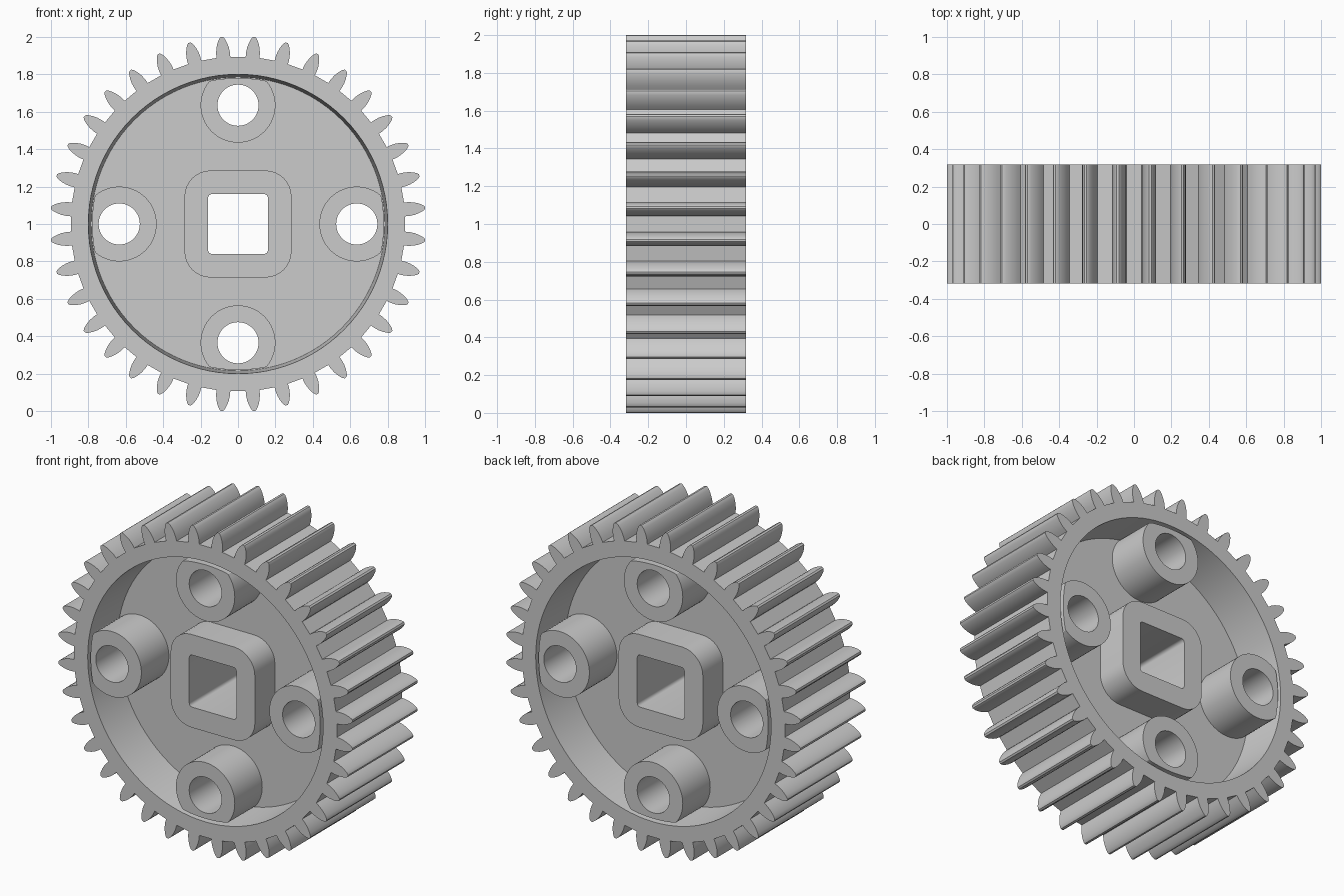
import bpy, bmesh
from math import sin, cos, pi, radians, hypot

if "Cube" in bpy.data.objects:
    bpy.data.objects.remove(bpy.data.objects["Cube"])

CZ = 1.0      # axle height
HALF = 0.317  # half width of the gear


def circle(r, n=64, cx=0, cz=0):
    return [(cx + r * cos(2 * pi * i / n), cz + r * sin(2 * pi * i / n)) for i in range(n)]


def rounded_square(h, r, n=8):
    pts = []
    for q in range(4):
        a0 = q * pi / 2
        sx, sz = (1, -1, -1, 1)[q], (1, 1, -1, -1)[q]
        for i in range(n + 1):
            a = a0 + pi / 2 * i / n
            pts.append((sx * (h - r) + r * cos(a), sz * (h - r) + r * sin(a)))
    return pts


def prism(name, pts, y0, y1, end_scale=1.0):
    """Closed prism along y; the y1 end may be scaled for draft."""
    bm = bmesh.new()
    a = [bm.verts.new((x, y0, z + CZ)) for x, z in pts]
    b = [bm.verts.new((x * end_scale, y1, z * end_scale + CZ)) for x, z in pts]
    bm.faces.new(a)
    bm.faces.new(b)
    n = len(pts)
    for i in range(n):
        j = (i + 1) % n
        bm.faces.new((a[i], a[j], b[j], b[i]))
    bmesh.ops.recalc_face_normals(bm, faces=bm.faces)
    me = bpy.data.meshes.new(name)
    bm.to_mesh(me)
    bm.free()
    ob = bpy.data.objects.new(name, me)
    bpy.context.collection.objects.link(ob)
    return ob


def combine(body, tool, op):
    bpy.context.view_layer.objects.active = body
    m = body.modifiers.new(op, 'BOOLEAN')
    m.operation, m.solver, m.object = op, 'EXACT', tool
    bpy.ops.object.modifier_apply(modifier=m.name)
    bpy.data.objects.remove(tool)


# Toothed outline: (radius, half width) along one tooth flank
flank = [(0.895, 0.037), (0.92, 0.037), (0.945, 0.0335), (0.965, 0.028),
         (0.985, 0.020), (0.998, 0.012), (1.003, 0.006)]
outline = []
for k in range(36):
    mid = radians(5 + 10 * k)
    for r, w in flank:
        outline.append((r * cos(mid - w / r), r * sin(mid - w / r)))
    for r, w in reversed(flank):
        outline.append((r * cos(mid + w / r), r * sin(mid + w / r)))
gear = prism("gear_wheel", outline, -HALF, HALF)

# Drafted pockets on both faces, leaving a thin web
for s in (-1, 1):
    combine(gear, prism("pocket", circle(0.785, 96), s * 0.05, s * (HALF + 0.01), 1.02), 'DIFFERENCE')

# Square hub, slightly recessed
combine(gear, prism("hub", rounded_square(0.286, 0.14), -0.245, 0.245), 'UNION')

# Four round bosses, trimmed where they meet the rim
centres = [(0.635, 0), (0, 0.635), (-0.635, 0), (0, -0.635)]
for cx, cz in centres:
    pts = []
    for x, z in circle(0.2, 64, cx, cz):
        f = min(1, 0.78 / hypot(x, z))
        pts.append((x * f, z * f))
    combine(gear, prism("boss", pts, -HALF, HALF), 'UNION')

# Through holes
combine(gear, prism("axle_hole", rounded_square(0.16, 0.02, 4), -0.5, 0.5), 'DIFFERENCE')
for cx, cz in centres:
    combine(gear, prism("boss_hole", circle(0.11, 48, cx, cz), -0.5, 0.5), 'DIFFERENCE')

gear.select_set(True)
bpy.context.view_layer.objects.active = gear
bpy.ops.object.shade_smooth_by_angle(angle=radians(25))
